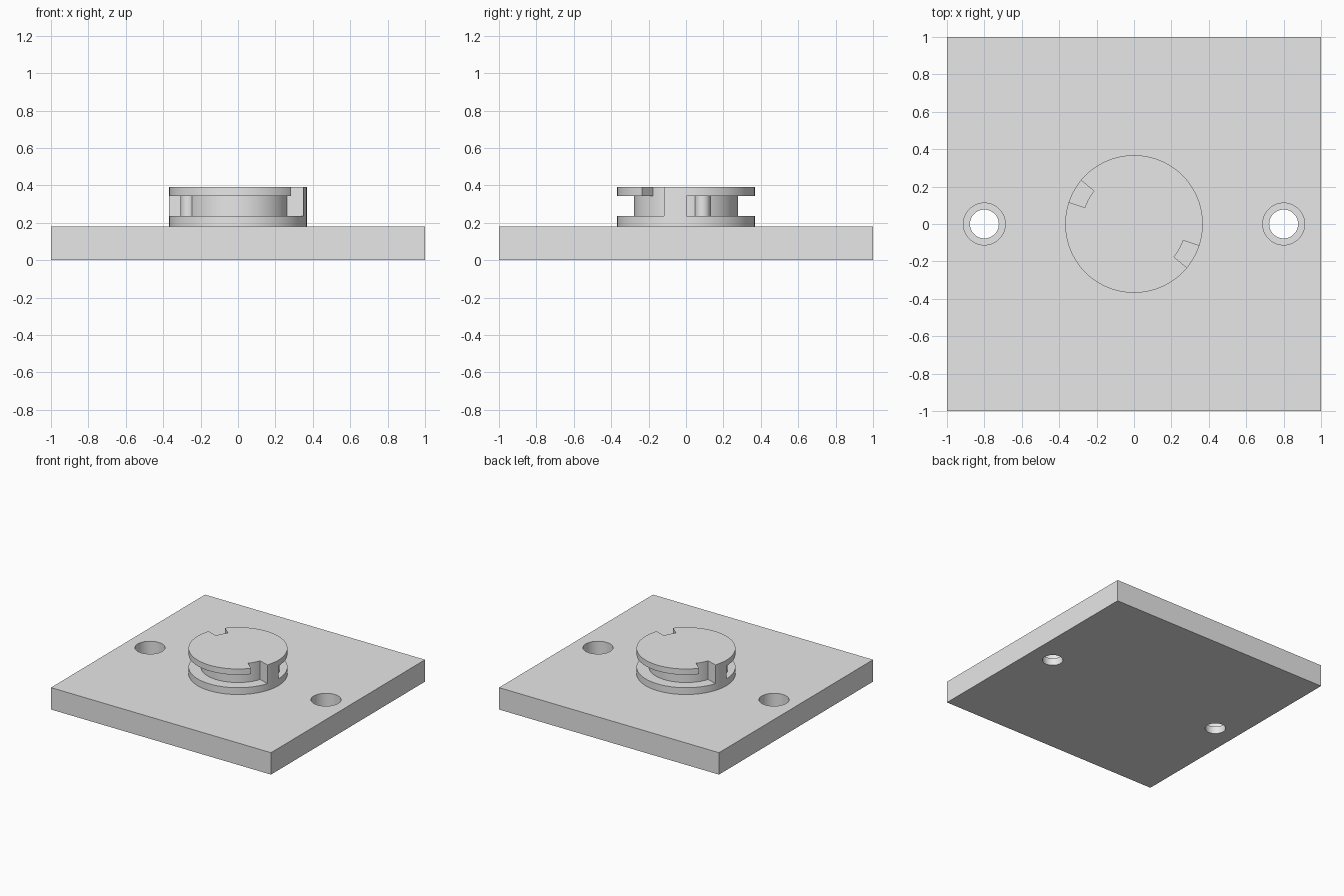
import bpy, bmesh
from math import radians, cos, sin

default = bpy.data.objects.get("Cube")
if default:
    bpy.data.objects.remove(default, do_unlink=True)

PLATE_TOP, GROOVE_LOW, GROOVE_HIGH, HUB_TOP = 0.18, 0.236, 0.342, 0.39
HUB_R, NECK_R = 0.368, 0.277
STEP = 3.5          # shared arc step, in degrees

grey = bpy.data.materials.new("plain grey")
grey.use_nodes = True
grey.diffuse_color = (0.8, 0.8, 0.8, 1)
grey.node_tree.nodes["Principled BSDF"].inputs["Base Color"].default_value = grey.diffuse_color


def prism(name, outline, z0, z1):
    """Extrude a plan outline from z0 to z1."""
    bm = bmesh.new()
    face = bm.faces.new([bm.verts.new((x, y, z0)) for x, y in outline])
    top = bmesh.ops.extrude_face_region(bm, geom=[face])["geom"]
    bmesh.ops.translate(bm, vec=(0, 0, z1 - z0),
                        verts=[v for v in top if isinstance(v, bmesh.types.BMVert)])
    bmesh.ops.recalc_face_normals(bm, faces=bm.faces)
    mesh = bpy.data.meshes.new(name)
    bm.to_mesh(mesh)
    bm.free()
    mesh.materials.append(grey)
    ob = bpy.data.objects.new(name, mesh)
    bpy.context.collection.objects.link(ob)
    return ob


def arc(r, start, end, steps, cx=0, cy=0):
    angles = [radians(start + (end - start) * i / steps) for i in range(steps + 1)]
    return [(cx + r * cos(a), cy + r * sin(a)) for a in angles]


def circle(r, cx=0, cy=0, sides=64):
    return arc(r, 0, 360, sides, cx, cy)[:-1]


def sector(name, start, end, z0, z1):
    """Ring sector reaching from the neck out past the hub rim."""
    steps = round((end - start) / STEP)
    return prism(name, arc(NECK_R, start, end, steps) + arc(0.45, end, start, steps), z0, z1)


def combine(target, tool, operation):
    mod = target.modifiers.new("combine", 'BOOLEAN')
    mod.operation, mod.solver, mod.object = operation, 'EXACT', tool
    bpy.context.view_layer.objects.active = target
    bpy.ops.object.modifier_apply(modifier=mod.name)
    bpy.data.objects.remove(tool, do_unlink=True)


# Square base plate with two counterbored screw holes
plate = prism("base_plate", [(-1, -1), (1, -1), (1, 1), (-1, 1)], 0, PLATE_TOP)
for x in (-0.8, 0.8):
    combine(plate, prism("screw_hole", circle(0.077, x), -0.1, 0.3), 'DIFFERENCE')
    combine(plate, prism("counterbore", circle(0.112, x), 0.06, 0.3), 'DIFFERENCE')

# Round bayonet hub: grooves, entry notches and detent bumps, twice around
hub = prism("bayonet_hub", circle(HUB_R, sides=120), PLATE_TOP, HUB_TOP)
for turn in (0, 180):
    groove = sector("groove", turn + 0.5, turn + 161.5, GROOVE_LOW, GROOVE_HIGH)
    combine(hub, groove, 'DIFFERENCE')
    notch = sector("notch", turn + 140.5, turn + 161.5, 0.3, 0.45)
    combine(hub, notch, 'DIFFERENCE')
    a = radians(turn + 18.5)
    bump = prism("detent", circle(0.041, 0.28 * cos(a), 0.28 * sin(a), 32),
                 GROOVE_LOW - 0.01, GROOVE_HIGH + 0.01)
    combine(hub, bump, 'UNION')

# Smooth round walls, sharp edges
for ob in (plate, hub):
    bpy.ops.object.select_all(action='DESELECT')
    ob.select_set(True)
    bpy.context.view_layer.objects.active = ob
    bpy.ops.object.shade_smooth_by_angle(angle=radians(30))
